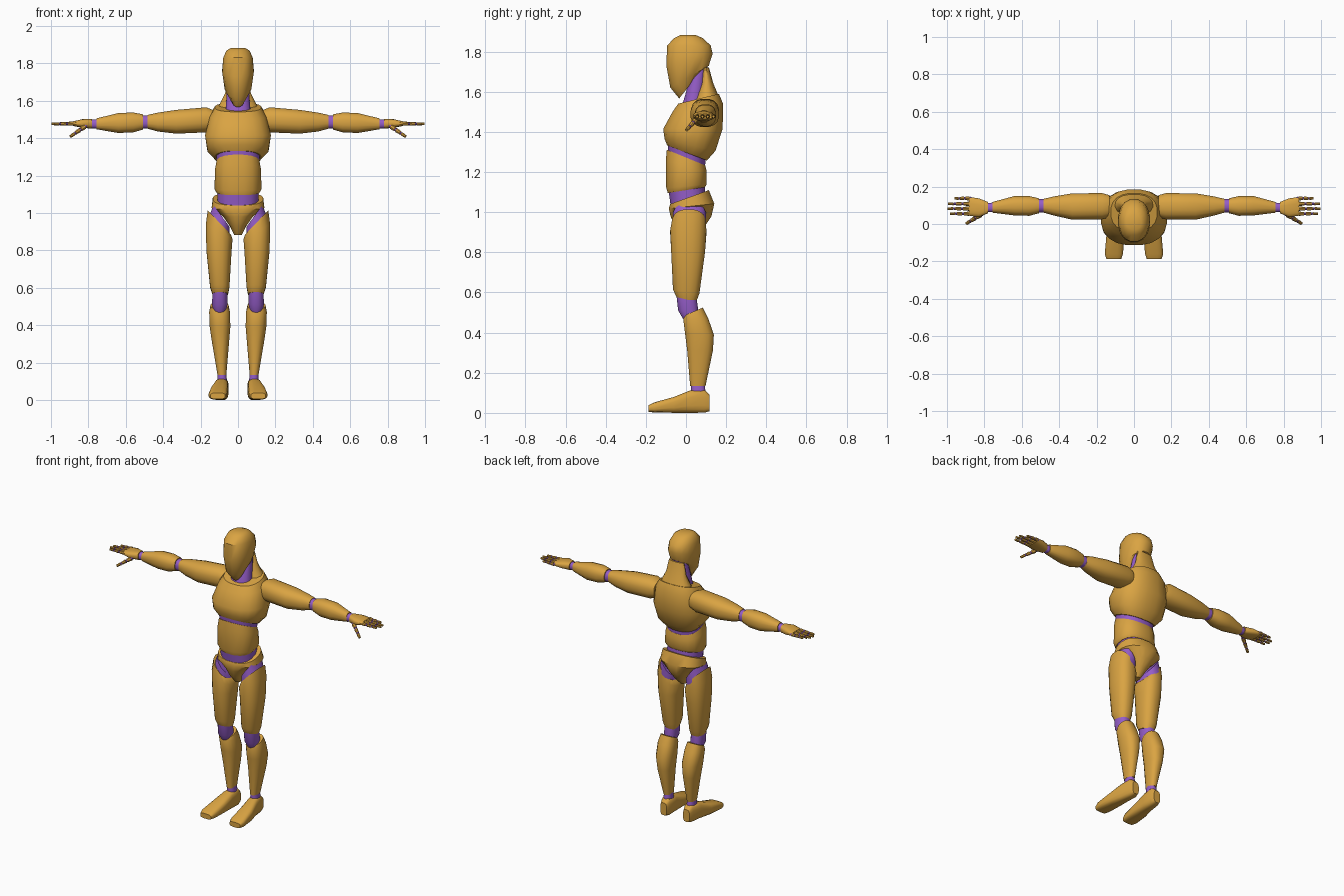
import bpy, bmesh, math
from mathutils import Vector

if "Cube" in bpy.data.objects:
    bpy.data.objects.remove(bpy.data.objects["Cube"])


def material(name, color):
    m = bpy.data.materials.new(name)
    m.use_nodes = True
    m.diffuse_color = color
    m.node_tree.nodes["Principled BSDF"].inputs["Base Color"].default_value = color
    return m


GOLD = material("gold shell", (0.70, 0.37, 0.055, 1))
PURPLE = material("purple joint", (0.30, 0.11, 0.58, 1))
PLACE = {"z": lambda a, u, v: (u, v, a),
         "x": lambda a, u, v: (a, u, v),
         "y": lambda a, u, v: (u, a, v)}


def finish(name, bm, mat, side=1):
    for v in bm.verts:
        v.co.x *= side
    bmesh.ops.recalc_face_normals(bm, faces=bm.faces)
    mesh = bpy.data.meshes.new(name)
    bm.to_mesh(mesh)
    bm.free()
    mesh.materials.append(mat)
    ob = bpy.data.objects.new(name, mesh)
    bpy.context.collection.objects.link(ob)
    bpy.ops.object.select_all(action="DESELECT")
    ob.select_set(True)
    bpy.context.view_layer.objects.active = ob
    bpy.ops.object.shade_smooth_by_angle(angle=math.radians(38))
    return ob


def loft(name, mat, rings, axis="z", side=1, n=16, power=2.4):
    """Skin rings of (position, u min, u max, v min, v max, tilt along u, tilt along v)."""
    bm = bmesh.new()
    loops = []
    for ring in rings:
        a, u0, u1, v0, v1, tu, tv = (tuple(ring) + (0, 0))[:7]
        loop = []
        for i in range(n):
            t = math.tau * (i + 0.5) / n
            c, s = math.cos(t), math.sin(t)
            c = math.copysign(abs(c) ** (2 / power), c)
            s = math.copysign(abs(s) ** (2 / power), s)
            u = (u0 + u1) / 2 + c * (u1 - u0) / 2
            v = (v0 + v1) / 2 + s * (v1 - v0) / 2
            loop.append(bm.verts.new(PLACE[axis](a + c * tu + s * tv, u, v)))
        loops.append(loop)
    for low, high in zip(loops, loops[1:]):
        for i in range(n):
            j = (i + 1) % n
            bm.faces.new((low[i], low[j], high[j], high[i]))
    bm.faces.new(loops[0])
    bm.faces.new(loops[-1])
    return finish(name, bm, mat, side)


def body(name, mat, rings, **kw):
    """Centred loft from rings of (z, half width, front y, back y, tilt)."""
    full = [(z, -w, w, f, b, 0, t) for z, w, f, b, t in rings]
    return loft(name, mat, full, **kw)


def digit(name, start, end, radius, side):
    """Three tapering shells with a small joint before each one."""
    start, end = Vector(start), Vector(end)
    d = end - start
    turn = d.to_track_quat("Z", "Y").to_matrix().to_4x4()
    for k in range(3):
        r = radius * (1 - 0.15 * k)
        for label, mat, lo, hi, scale in (("joint", PURPLE, -0.02, 0.10, 0.8),
                                          ("shell", GOLD, 0.08, 0.32, 1)):
            bm = bmesh.new()
            bmesh.ops.create_cone(bm, cap_ends=True, segments=8, radius1=r * scale,
                                  radius2=r * scale * 0.82, depth=d.length * (hi - lo))
            turn.translation = start + d * (k / 3 + (lo + hi) / 2)
            bm.transform(turn)
            finish(f"{name}_{label}_{k + 1}", bm, mat, side)


# Head and neck
body("head", GOLD, [(1.635, .04, -.035, .075, .07), (1.675, .073, -.08, .115, .055),
                    (1.76, .086, -.10, .135, .03), (1.83, .08, -.096, .125, 0),
                    (1.867, .064, -.06, .085, 0), (1.882, .04, -.03, .05, 0)], power=2.2)
body("neck", PURPLE, [(1.51, .07, -.03, .09, .02), (1.57, .066, -.015, .095, .02),
                      (1.72, .055, .03, .11, .02)], power=2.2)
body("nape", GOLD, [(1.53, .125, .03, .18, 0), (1.58, .10, .05, .163, 0),
                    (1.64, .07, .07, .137, 0), (1.72, .055, .08, .115, 0)], power=2.2)

# Torso
body("chest", GOLD, [(1.295, .125, -.095, .105, -.038), (1.335, .165, -.108, .148, -.03),
                     (1.415, .178, -.115, .184, 0), (1.52, .152, -.068, .186, .02),
                     (1.565, .125, -.04, .165, .025)], n=20)
body("rib_joint", PURPLE, [(1.23, .11, -.088, .095, -.04), (1.33, .122, -.095, .10, -.04)])
body("abdomen", GOLD, [(1.11, .115, -.092, .096, .015), (1.13, .128, -.10, .105, .01),
                       (1.23, .124, -.102, .105, -.03), (1.272, .116, -.097, .098, -.04)])
body("waist_joint", PURPLE, [(1.04, .11, -.075, .10, .03), (1.13, .112, -.09, .094, .01)])
body("pelvis", GOLD, [(.882, .02, -.02, .05, 0), (.93, .045, -.058, .095, 0),
                      (.98, .08, -.078, .128, 0), (1.03, .142, -.087, .142, .012),
                      (1.075, .136, -.08, .115, .035)], n=20)

for side, word in ((1, "left"), (-1, "right")):
    # Legs
    loft(f"{word}_hip_joint", PURPLE, [(.92, .045, .155, -.07, .10, .062),
                                       (.985, .045, .132, -.065, .10, .06)], side=side)
    loft(f"{word}_thigh", GOLD, [(.565, .053, .137, -.048, .052, 0, -.012),
                                 (.605, .045, .15, -.066, .068, 0, -.01),
                                 (.80, .033, .17, -.075, .096),
                                 (.90, .028, .173, -.08, .103, .04),
                                 (.95, .038, .163, -.07, .098, .065)], side=side)
    loft(f"{word}_knee_joint", PURPLE, [(.46, .07, .125, -.01, .06), (.51, .055, .14, -.04, .062),
                                        (.60, .058, .135, -.05, .05)], side=side)
    loft(f"{word}_shin", GOLD, [(.135, .062, .11, .02, .098), (.31, .047, .14, .005, .135),
                                (.39, .04, .152, -.005, .14), (.47, .042, .155, -.015, .112),
                                (.505, .05, .147, -.008, .085, 0, .02)], side=side)
    loft(f"{word}_ankle_joint", PURPLE, [(.09, .058, .113, .025, .10),
                                         (.15, .062, .108, .025, .092)], side=side)
    loft(f"{word}_foot", GOLD, [(-.187, .068, .148, .005, .038), (-.16, .058, .157, .002, .052),
                                (-.06, .052, .148, 0, .08), (.02, .052, .128, 0, .112),
                                (.09, .05, .118, 0, .117), (.117, .06, .108, .008, .09)],
         axis="y", side=side, power=3.2)

    # Arms
    loft(f"{word}_upper_arm", GOLD, [(.13, .035, .155, 1.445, 1.55), (.17, .024, .166, 1.43, 1.566),
                                     (.33, .022, .165, 1.423, 1.552), (.43, .045, .148, 1.435, 1.537),
                                     (.483, .06, .135, 1.45, 1.525)], axis="x", side=side)
    loft(f"{word}_elbow_joint", PURPLE, [(.46, .062, .133, 1.45, 1.522),
                                         (.53, .062, .133, 1.45, 1.522)], axis="x", side=side)
    loft(f"{word}_forearm", GOLD, [(.508, .057, .138, 1.445, 1.528), (.56, .043, .15, 1.43, 1.538),
                                   (.64, .045, .15, 1.427, 1.535),
                                   (.757, .06, .118, 1.447, 1.506)], axis="x", side=side)
    loft(f"{word}_wrist_joint", PURPLE, [(.745, .062, .115, 1.45, 1.502),
                                         (.795, .064, .112, 1.453, 1.499)], axis="x", side=side)
    loft(f"{word}_hand", GOLD, [(.78, .057, .118, 1.45, 1.503), (.83, .036, .138, 1.455, 1.502),
                                (.882, .044, .145, 1.465, 1.49)], axis="x", side=side, power=2.8)

    # Fingers and thumb
    for name, y, tip in (("index", .055, .985), ("middle", .082, 1.0),
                         ("ring", .108, .995), ("little", .137, .96)):
        digit(f"{word}_{name}_finger", (.872, y, 1.478), (tip, y, 1.476), .0115, side)
    digit(f"{word}_thumb", (.815, .052, 1.465), (.897, .002, 1.408), .014, side)
